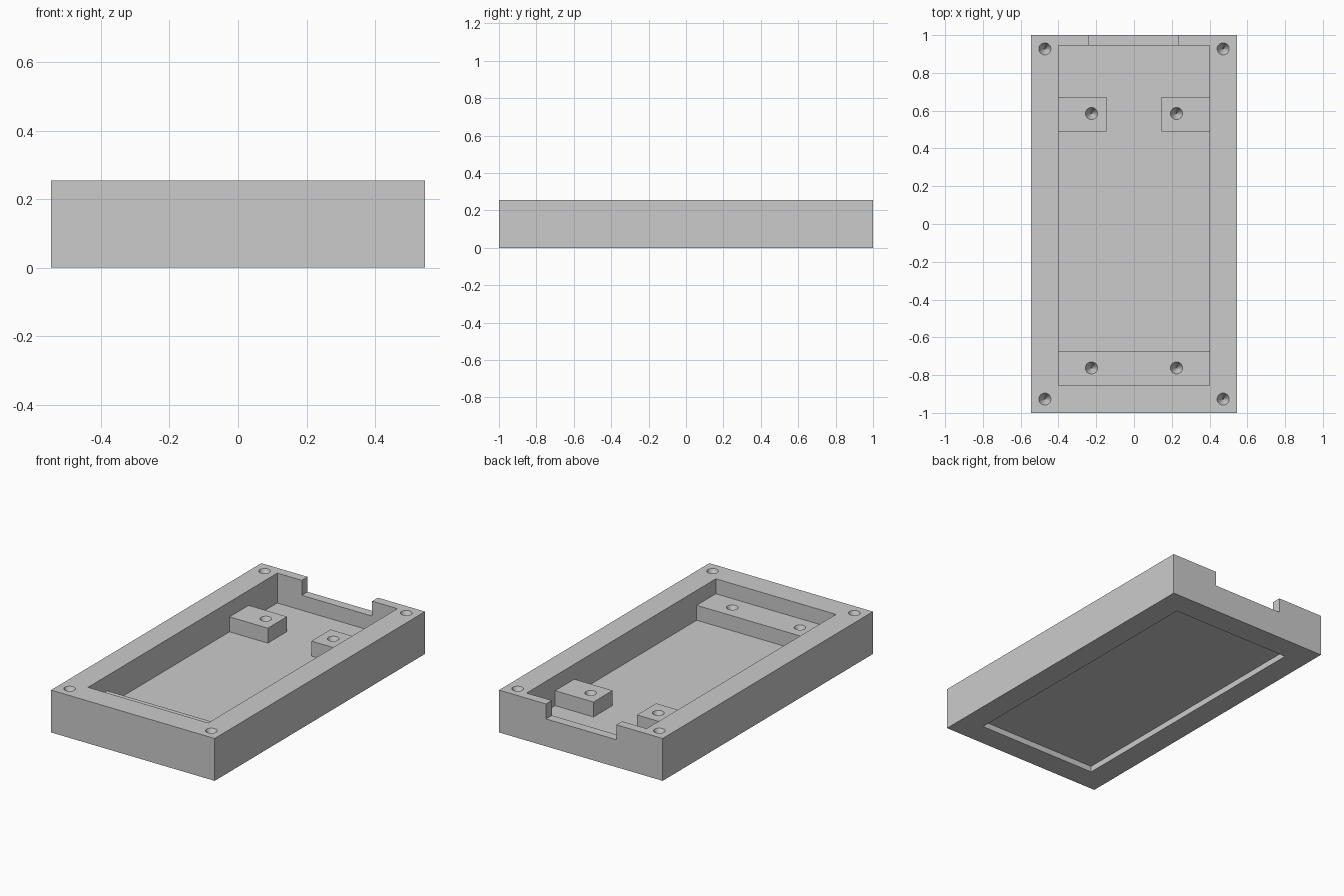
import bpy
import bmesh
from mathutils import Matrix, Vector

if "Cube" in bpy.data.objects:
    bpy.data.objects.remove(bpy.data.objects["Cube"], do_unlink=True)

grey = bpy.data.materials.new("light grey plastic")
grey.use_nodes = True
GREY = (0.6, 0.6, 0.6, 1)
grey.diffuse_color = GREY
grey.node_tree.nodes["Principled BSDF"].inputs["Base Color"].default_value = GREY

# Main dimensions
W, L, H = 0.545, 1.0, 0.255          # half width, half length, height
IN_X, FRONT_Y, BACK_Y = 0.4, -0.855, 0.945
RECESS, FLOOR, LEDGE = 0.036, 0.075, 0.165
HOLE_R, HOLE_DEPTH = 0.032, 0.07


def finish(name, bm):
    mesh = bpy.data.meshes.new(name)
    bm.to_mesh(mesh)
    bm.free()
    mesh.materials.append(grey)
    obj = bpy.data.objects.new(name, mesh)
    bpy.context.collection.objects.link(obj)
    return obj


def box(name, lo, hi):
    lo, hi = Vector(lo), Vector(hi)
    bm = bmesh.new()
    bmesh.ops.create_cube(bm, size=1, matrix=Matrix.Translation((lo + hi) / 2)
                          @ Matrix.Diagonal((*(hi - lo), 1)))
    return finish(name, bm)


def hole(x, y, top):
    """Conical screw hole cutter, flared straight above the surface."""
    bm = bmesh.new()
    over = 0.02
    radius = HOLE_R * (HOLE_DEPTH + over) / HOLE_DEPTH
    depth = HOLE_DEPTH + over
    bmesh.ops.create_cone(bm, cap_ends=True, segments=24, radius1=0.0005,
                          radius2=radius, depth=depth,
                          matrix=Matrix.Translation((x, y, top + over - depth / 2)))
    return finish("hole_cutter", bm)


def cut(obj, cutters):
    for cutter in cutters:
        mod = obj.modifiers.new("cut", 'BOOLEAN')
        mod.operation = 'DIFFERENCE'
        mod.solver = 'EXACT'
        mod.object = cutter
        bpy.ops.object.select_all(action='DESELECT')
        bpy.context.view_layer.objects.active = obj
        obj.select_set(True)
        bpy.ops.object.modifier_apply(modifier=mod.name)
        bpy.data.objects.remove(cutter, do_unlink=True)
    bpy.ops.object.shade_smooth_by_angle(angle=0.5)


# Tray with cavity, cable notch, underside recess and corner screw holes
tray = box("tray", (-W, -L, 0), (W, L, H))
cut(tray, [
    box("cavity_cutter", (-IN_X, FRONT_Y, FLOOR), (IN_X, BACK_Y, H + 0.1)),
    box("recess_cutter", (-IN_X, FRONT_Y, -0.1), (IN_X, -FRONT_Y, RECESS)),
    box("notch_cutter", (-0.237, BACK_Y - 0.05, LEDGE), (0.232, L + 0.1, H + 0.1)),
] + [hole(sx * 0.472, sy * 0.927, H) for sx in (-1, 1) for sy in (-1, 1)])

# Full-width mounting bar at the front
bar = box("front_mounting_bar", (-IN_X, FRONT_Y, FLOOR), (IN_X, -0.673, LEDGE))
cut(bar, [hole(sx * 0.225, -0.762, LEDGE) for sx in (-1, 1)])

# Pair of mounting blocks near the back
for side, sx in (("right", -1), ("left", 1)):
    x0, x1 = sorted((sx * 0.145, sx * IN_X))
    block = box(side + "_mounting_block", (x0, 0.491, FLOOR), (x1, 0.673, LEDGE))
    cut(block, [hole(sx * 0.225, 0.585, LEDGE)])
